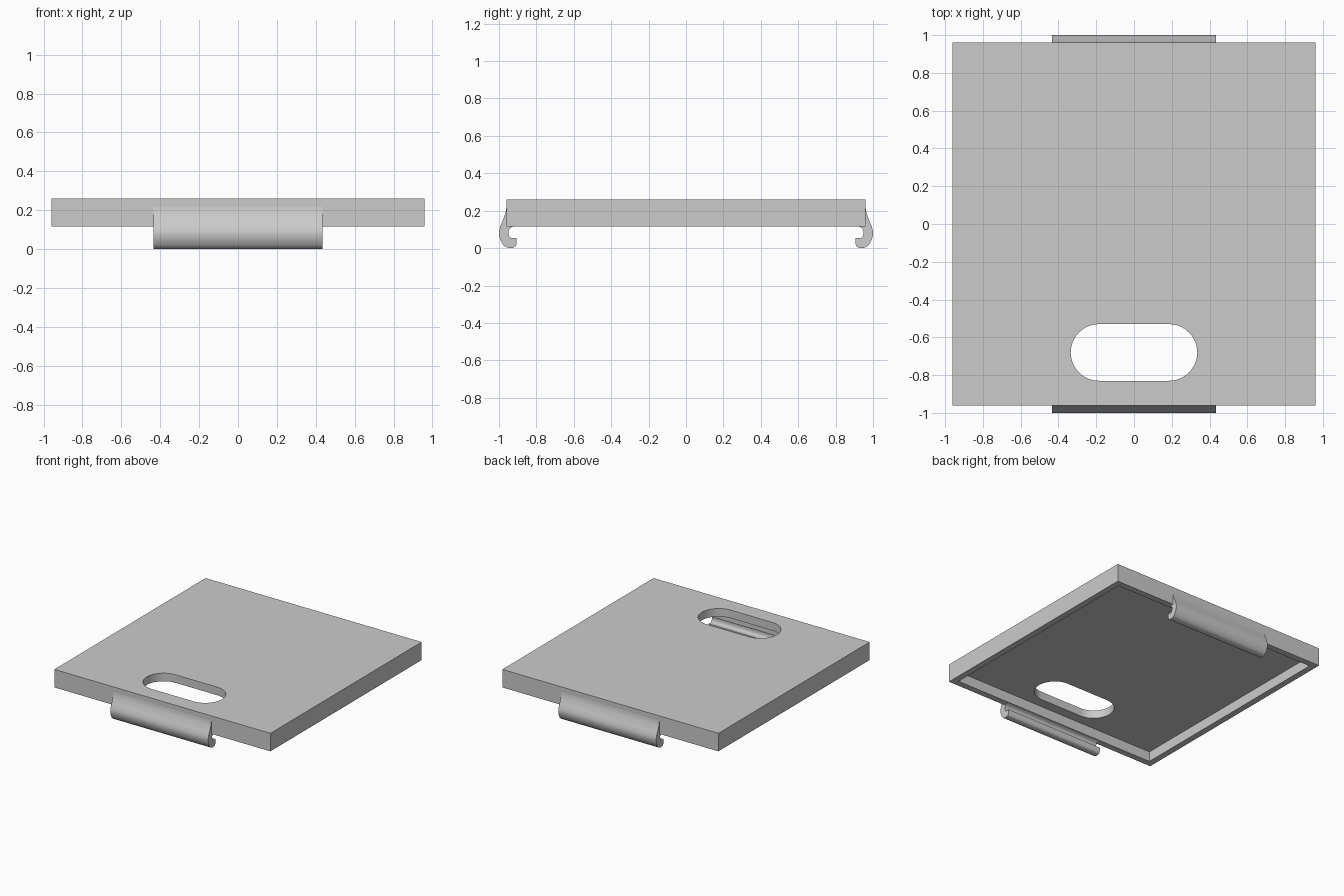
import bpy, bmesh, math
from mathutils import Vector

if "Cube" in bpy.data.objects:
    bpy.data.objects.remove(bpy.data.objects["Cube"])

grey = bpy.data.materials.new("plain grey")
grey.use_nodes = True
grey.diffuse_color = (0.6, 0.6, 0.6, 1)
grey.node_tree.nodes["Principled BSDF"].inputs["Base Color"].default_value = grey.diffuse_color


def prism(name, outline, depth):
    """Extrude a closed outline along a depth vector."""
    bm = bmesh.new()
    face = bm.faces.new([bm.verts.new(p) for p in outline])
    ext = bmesh.ops.extrude_face_region(bm, geom=[face], use_keep_orig=True)
    tip = [v for v in ext["geom"] if isinstance(v, bmesh.types.BMVert)]
    bmesh.ops.translate(bm, verts=tip, vec=depth)
    bmesh.ops.recalc_face_normals(bm, faces=bm.faces)
    mesh = bpy.data.meshes.new(name)
    bm.to_mesh(mesh)
    bm.free()
    mesh.materials.append(grey)
    obj = bpy.data.objects.new(name, mesh)
    bpy.context.collection.objects.link(obj)
    return obj


def activate(obj):
    bpy.ops.object.select_all(action="DESELECT")
    obj.select_set(True)
    bpy.context.view_layer.objects.active = obj


def square(half, z):
    return [(-half, -half, z), (half, -half, z), (half, half, z), (-half, half, z)]


def smooth_path(points, steps=5):
    """Catmull-Rom curve through the points."""
    pts = [Vector(p) for p in points]
    pts = [pts[0]] + pts + [pts[-1]]
    path = []
    for a, b, c, d in zip(pts, pts[1:], pts[2:], pts[3:]):
        for i in range(steps):
            t = i / steps
            path.append(0.5 * (2 * b + (c - a) * t + (2 * a - 5 * b + 4 * c - d) * t * t
                               + (3 * b - a - 3 * c + d) * t ** 3))
    return path + [pts[-1]]


# Lid panel: slab with a hollow underside and a rounded slot
BASE, TOP, CEILING, HALF, RIM = 0.115, 0.26, 0.195, 0.96, 0.05
panel = prism("lid_panel", square(HALF, BASE), (0, 0, TOP - BASE))
hollow = prism("hollow_cutter", square(HALF - RIM, 0), (0, 0, CEILING))

RADIUS, REACH, SLOT_Y, SEG = 0.15, 0.185, -0.68, 24
slot_outline = []
for side, start in ((1, -math.pi / 2), (-1, math.pi / 2)):
    for i in range(SEG + 1):
        a = start + math.pi * i / SEG
        slot_outline.append((side * REACH + RADIUS * math.cos(a),
                             SLOT_Y + RADIUS * math.sin(a), 0))
slot = prism("slot_cutter", slot_outline, (0, 0, 0.5))

activate(panel)
for cutter in (hollow, slot):
    cutter.hide_render = True
    mod = panel.modifiers.new("cut", "BOOLEAN")
    mod.operation = "DIFFERENCE"
    mod.solver = "EXACT"
    mod.object = cutter
    bpy.ops.object.modifier_apply(modifier=mod.name)
    bpy.data.objects.remove(cutter)
bpy.ops.object.shade_smooth_by_angle(angle=math.radians(30))

# Snap hooks: curled profile swept along the front and back edges
outer = smooth_path([(0.96, 0.22), (0.965, 0.19), (0.978, 0.152), (0.993, 0.115), (1.0, 0.08),
                     (0.992, 0.043), (0.97, 0.01), (0.938, 0.0), (0.915, 0.007), (0.907, 0.022)])
inner = smooth_path([(0.907, 0.053), (0.925, 0.053), (0.939, 0.055), (0.947, 0.068),
                     (0.949, 0.088), (0.942, 0.105), (0.925, 0.115)])
profile = outer + inner + [Vector((0.925, 0.125)), Vector((0.95, 0.125)), Vector((0.95, 0.22))]
HOOK = 0.435
for name, side in (("front_hook", -1), ("back_hook", 1)):
    hook = prism(name, [(-HOOK, side * p.x, p.y) for p in profile], (2 * HOOK, 0, 0))
    activate(hook)
    bpy.ops.object.shade_smooth_by_angle(angle=math.radians(35))
